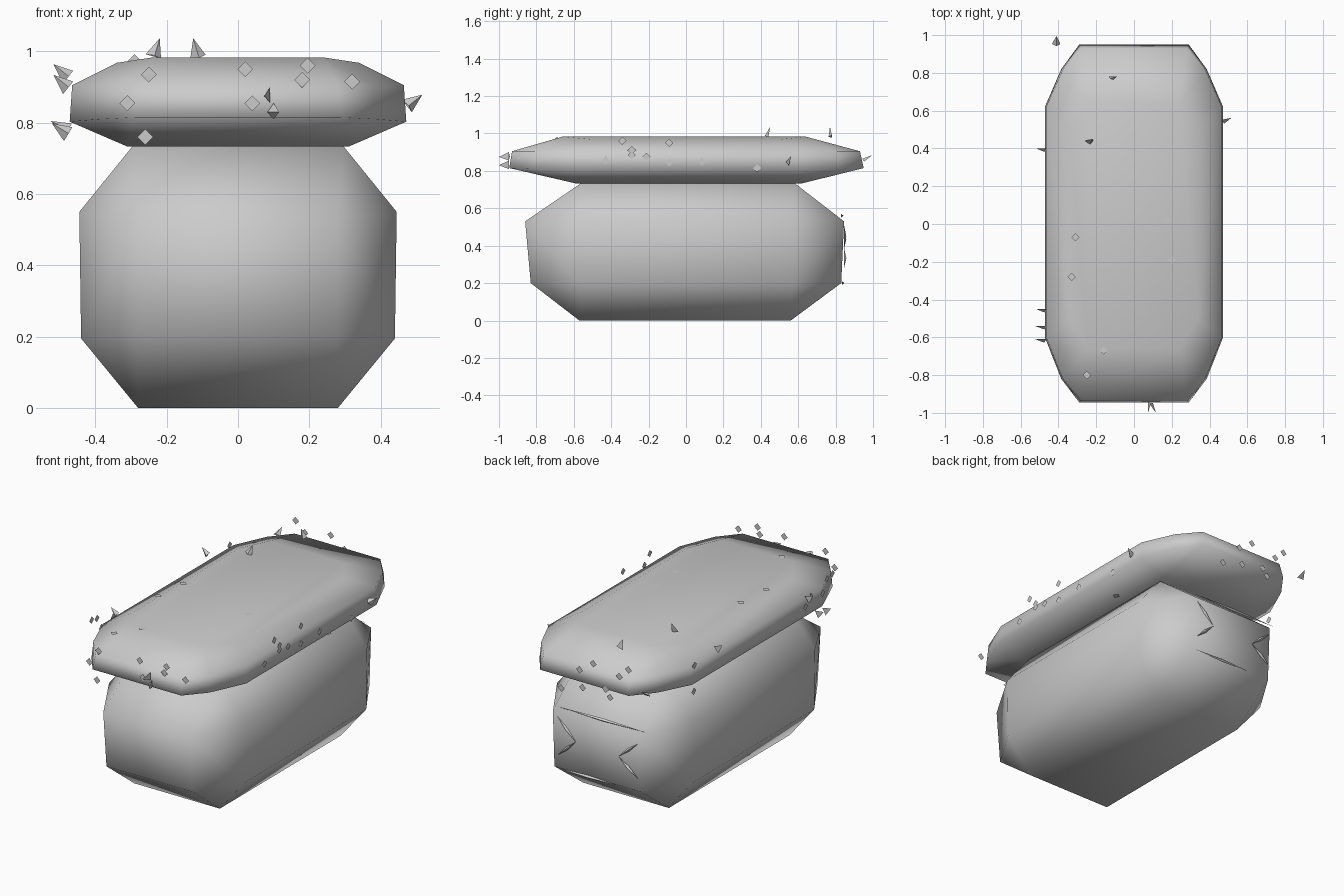
import bpy, bmesh
from mathutils import Vector

if "Cube" in bpy.data.objects:
    bpy.data.objects.remove(bpy.data.objects["Cube"])

def finish(bm, name, angle=None):
    me = bpy.data.meshes.new(name)
    bm.to_mesh(me)
    bm.free()
    ob = bpy.data.objects.new(name, me)
    bpy.context.collection.objects.link(ob)
    if angle:
        for p in me.polygons:
            p.use_smooth = True
    return ob

def chamfered_block(name, points):
    # Mirror corner points in x and y, then wrap them in a hull
    bm = bmesh.new()
    for x, y0, y1, z in points:
        for s in (-1, 1):
            bm.verts.new((s * x, y0, z))
            bm.verts.new((s * x, y1, z))
    bmesh.ops.convex_hull(bm, input=bm.verts[:])
    bmesh.ops.dissolve_limit(bm, angle_limit=0.02, verts=bm.verts[:], edges=bm.edges[:])
    bmesh.ops.recalc_face_normals(bm, faces=bm.faces[:])
    return finish(bm, name, True)

# Stone body
chamfered_block("stone_body", [
    (.28, -.57, .56, 0), (.44, -.57, .57, .195), (.28, -.83, .83, .2),
    (.445, -.57, .57, .55), (.28, -.86, .845, .53), (.295, -.56, .58, .735)])

# Overhanging top slab
chamfered_block("top_slab", [
    (.31, -.59, .62, .733), (.472, -.6, .62, .803), (.29, -.945, .95, .815),
    (.385, -.82, .82, .81), (.465, -.6, .62, .905), (.28, -.93, .93, .905),
    (.38, -.81, .81, .905), (.34, -.5, .5, .968), (.24, -.66, .64, .983)])

# Small diamond flakes on the planes around the slab
flakes = {
    ("y", -.947): [(-.25, .935), (.02, .95), (.18, .92), (.195, .96), (.32, .915),
                   (-.31, .855), (.04, .855), (-.26, .76)],
    ("y", .953): [(.15, .745), (-.06, .945), (.03, .885), (.01, .785), (-.23, .915),
                  (-.29, .97), (-.14, .815), (-.17, .775)],
    ("x", .475): [(-.43, .855), (-.34, .96), (-.29, .91), (-.29, .885), (-.21, .875),
                  (-.09, .95), (-.09, .845), (.085, .85), (.38, .815)],
    ("x", -.475): [(.605, .76), (.6, .91), (-.44, .86), (-.49, .9), (-.6, .88),
                   (-.64, .95), (-.69, .96)],
    ("z", .985): [(-.31, -.07), (-.33, -.28), (-.25, -.8), (.175, .02), (.2, -.19),
                  (-.16, -.67)],
    ("z", .733): [(.38, .3), (-.36, -.45)],
}
bm = bmesh.new()
for (axis, d), spots in flakes.items():
    for a, b in spots:
        corners = []
        for da, db in ((-.022, 0), (0, -.022), (.022, 0), (0, .022)):
            p, q = a + da, b + db
            corners.append({"x": (d, p, q), "y": (p, d, q), "z": (p, q, d)}[axis])
        bm.faces.new([bm.verts.new(c) for c in corners])
finish(bm, "diamond_flakes")

# Pointed slivers standing off the slab: base, outward direction
slivers = [
    ((-.475, .4, .93), (-1, 0, .8)), ((-.475, -.45, .9), (-1, 0, .8)),
    ((-.475, -.54, .78), (-1, 0, .5)), ((-.475, -.61, .77), (-1, 0, .6)),
    ((.475, .55, .845), (1, .3, .8)), ((-.235, .44, .985), (.3, .2, 1)),
    ((-.11, .78, .985), (-.3, -.2, 1)), ((.09, -.947, .875), (-.3, -1, 0)),
    ((.1, -.947, .83), (.3, -1, 0)), ((-.41, .953, .85), (0, 1, .8))]
bm = bmesh.new()
for base, d in slivers:
    base, d = Vector(base), Vector(d).normalized()
    side = d.cross(Vector((0, 1, 0) if abs(d.y) < .8 else (1, 0, 0))).normalized()
    depth = d.cross(side)
    ring = [bm.verts.new(base + o) for o in (side * .025, side * -.02, depth * .018)]
    tip = bm.verts.new(base + d * .055)
    for i in range(3):
        bm.faces.new((ring[i], ring[(i + 1) % 3], tip))
bmesh.ops.recalc_face_normals(bm, faces=bm.faces[:])
finish(bm, "pointed_slivers")

# Thin ridges on the back of the body: chevrons and two level lines
bm = bmesh.new()
def ridge(a, b, y0=.845, y1=.845, w=.009):
    a, b = Vector((a[0], y0, a[1])), Vector((b[0], y1, b[1]))
    n = (b - a).cross(Vector((0, 1, 0))).normalized() * w
    mid = (a + b) / 2 + Vector((0, .012, 0))
    va, vb, vm, vl, vr = [bm.verts.new(v) for v in
                          (a, b, mid, (a + b) / 2 + n, (a + b) / 2 - n)]
    for f in ((va, vl, vm), (vl, vb, vm), (vb, vr, vm), (vr, va, vm)):
        bm.faces.new(f)
ridge((.13, .39), (.25, .51))
ridge((.13, .39), (.25, .28))
ridge((-.15, .38), (-.28, .49))
ridge((-.15, .38), (-.28, .28))
ridge((.26, .56), (-.33, .56), .83, .83)
ridge((.25, .2), (-.14, .2), .835, .835)
bmesh.ops.recalc_face_normals(bm, faces=bm.faces[:])
finish(bm, "back_ridges")
